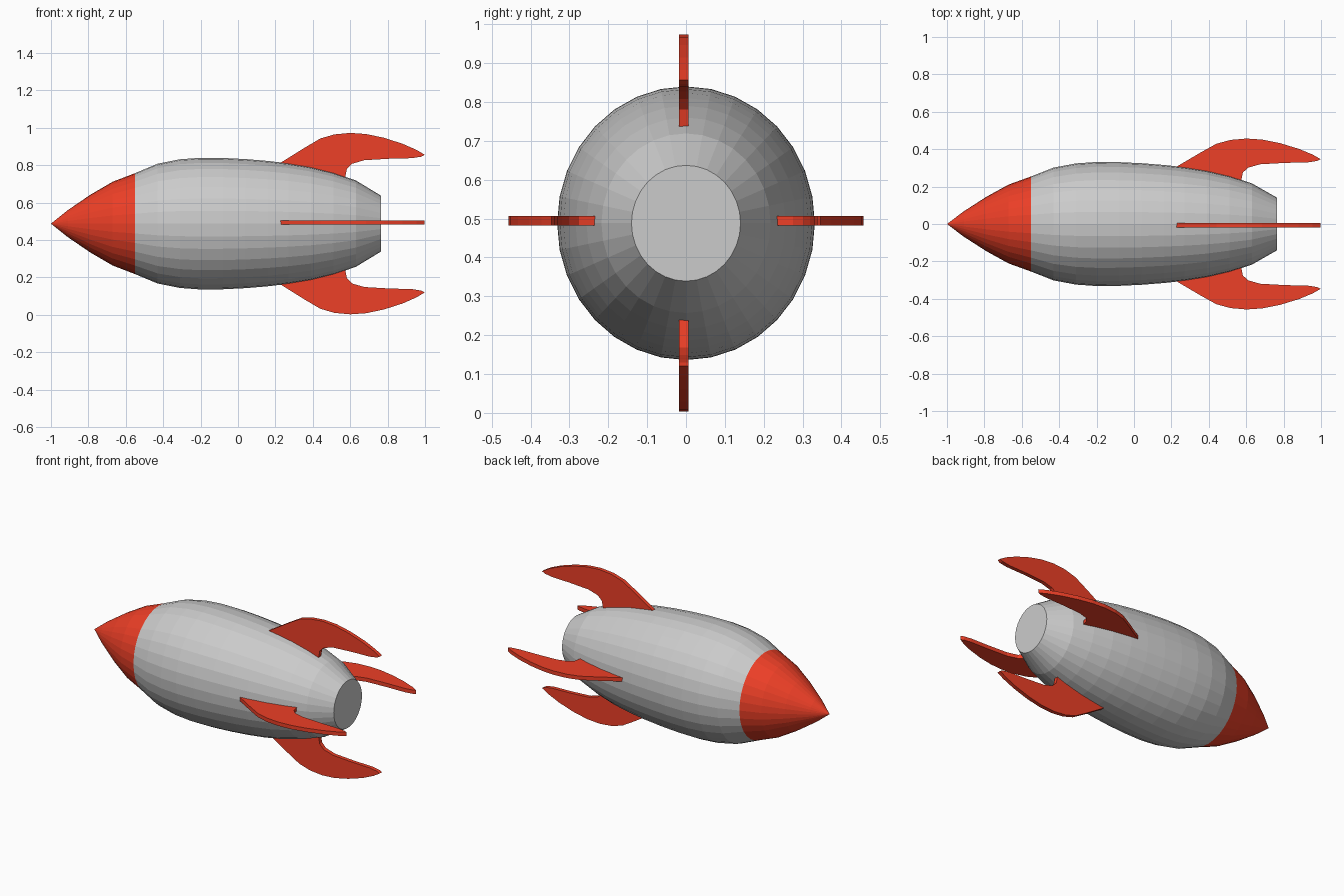
import bpy, bmesh
from math import cos, sin, pi

if "Cube" in bpy.data.objects:
    bpy.data.objects.remove(bpy.data.objects["Cube"])

SIDES = 32
AXIS_Z = 0.488
Y_SCALE = 0.942      # the whole rocket is slightly narrower in y

red = bpy.data.materials.new("red_paint")
red.diffuse_color = (0.85, 0.05, 0.02, 1)
red.use_nodes = True
red.node_tree.nodes["Principled BSDF"].inputs["Base Color"].default_value = red.diffuse_color


def finish(name, bm, mat=None):
    bmesh.ops.recalc_face_normals(bm, faces=bm.faces)
    mesh = bpy.data.meshes.new(name)
    bm.to_mesh(mesh)
    bm.free()
    obj = bpy.data.objects.new(name, mesh)
    bpy.context.collection.objects.link(obj)
    obj.location.z = AXIS_Z
    if mat:
        mesh.materials.append(mat)
    return obj


def lathe(name, profile, mat=None, cap_end=False):
    """Revolve (x, radius) points around the x axis; radius 0 is a tip."""
    bm = bmesh.new()
    rings = []
    for x, r in profile:
        n = SIDES if r > 0 else 1
        angles = [2 * pi * i / SIDES for i in range(n)]
        rings.append([bm.verts.new((x, r * Y_SCALE * sin(a), r * cos(a)))
                      for a in angles])
    for a, b in zip(rings, rings[1:]):
        for i in range(SIDES):
            j = (i + 1) % SIDES
            if len(a) == 1:
                bm.faces.new((a[0], b[i], b[j]))
            else:
                bm.faces.new((a[i], b[i], b[j], a[j]))
    if cap_end:
        bm.faces.new(rings[-1])
    return finish(name, bm, mat)


def fin(name, outline, side, sign):
    """Flat plate from (x, radius) points, standing up/down or sideways."""
    bm = bmesh.new()
    t, off = 0.012, 0.006
    verts = []
    for x, r in outline:
        if side:
            verts.append(bm.verts.new((x, sign * r * Y_SCALE, off - t)))
        else:
            verts.append(bm.verts.new((x, -off - t, sign * r)))
    face = bm.faces.new(verts)
    new = bmesh.ops.extrude_face_region(bm, geom=[face])["geom"]
    moved = [v for v in new if isinstance(v, bmesh.types.BMVert)]
    vec = (0, 0, 2 * t) if side else (0, 2 * t, 0)
    bmesh.ops.translate(bm, verts=moved, vec=vec)
    return finish(name, bm, red)


# Nose cone
lathe("nose_cone", [(-1, 0), (-0.91, 0.072), (-0.79, 0.154),
                    (-0.67, 0.224), (-0.55, 0.27)], red)

# Fuselage with flat tail
lathe("fuselage", [(-0.55, 0.27), (-0.43, 0.32), (-0.31, 0.344),
                   (-0.20, 0.352), (-0.08, 0.351), (0.04, 0.345),
                   (0.16, 0.335), (0.27, 0.322), (0.39, 0.302),
                   (0.51, 0.272), (0.63, 0.231), (0.765, 0.149)],
      cap_end=True)

# Four swept tail fins
FIN = [(0.222, 0.322), (0.355, 0.405), (0.44, 0.455), (0.515, 0.477),
       (0.60, 0.485), (0.685, 0.479), (0.78, 0.459), (0.88, 0.427),
       (0.955, 0.394), (0.998, 0.368), (0.98, 0.358), (0.93, 0.350),
       (0.81, 0.347), (0.675, 0.339), (0.61, 0.320), (0.582, 0.292),
       (0.573, 0.247)]
fin("top_fin", FIN, False, 1)
fin("bottom_fin", FIN, False, -1)
fin("back_fin", FIN, True, 1)
fin("front_fin", FIN, True, -1)
